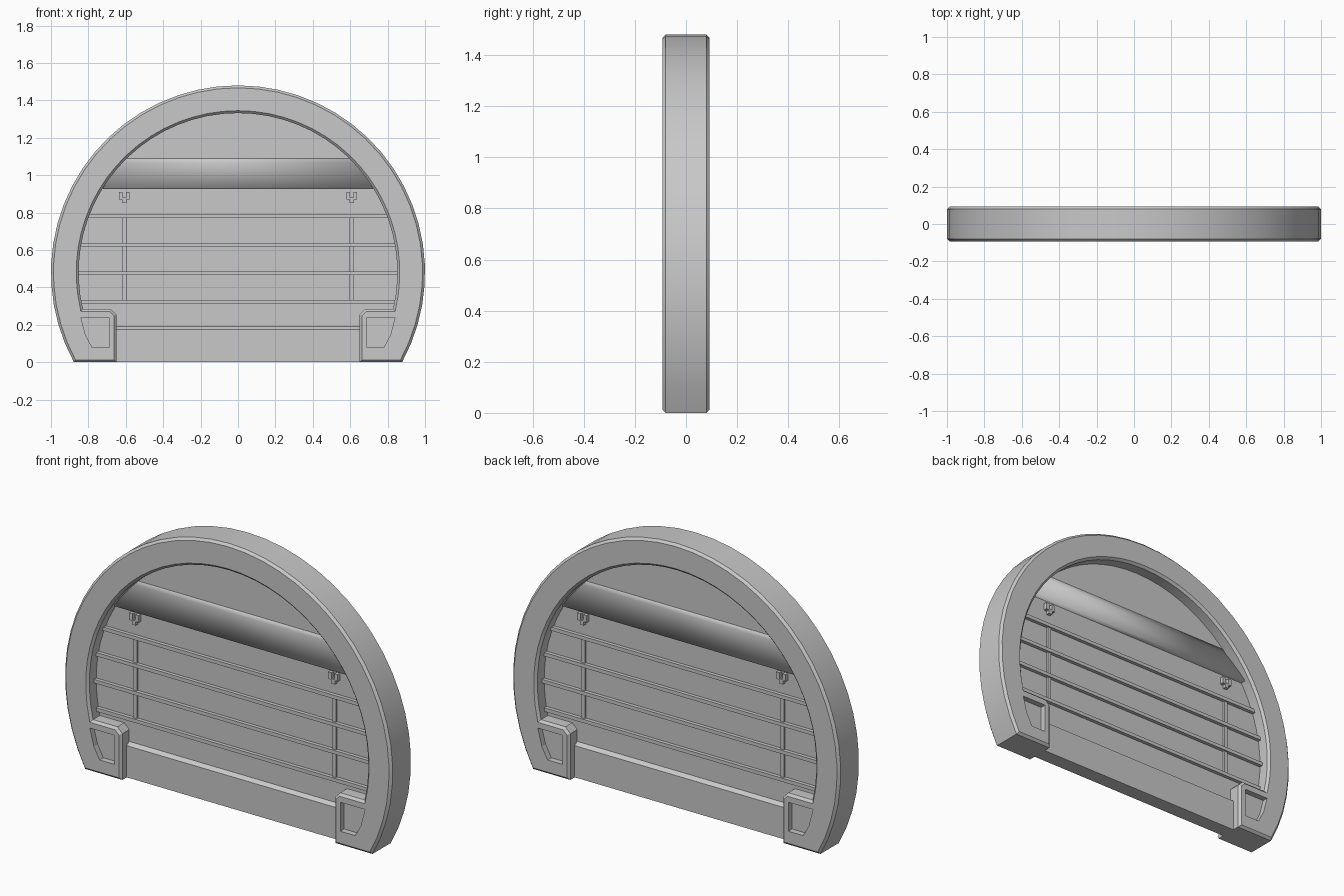
import bpy, bmesh
from math import cos, sin, asin, pi, sqrt

cube = bpy.data.objects.get("Cube")
if cube:
    bpy.data.objects.remove(cube, do_unlink=True)

grey = bpy.data.materials.new("plain grey")
grey.use_nodes = True
grey.diffuse_color = (0.58, 0.58, 0.58, 1)
grey.node_tree.nodes["Principled BSDF"].inputs["Base Color"].default_value = (0.58, 0.58, 0.58, 1)

CENTRE = 0.48   # height of the arch centre
HALF = 0.0925   # half depth of the frame


def finish(name, bm, smooth=None):
    bmesh.ops.recalc_face_normals(bm, faces=bm.faces[:])
    mesh = bpy.data.meshes.new(name)
    bm.to_mesh(mesh)
    bm.free()
    obj = bpy.data.objects.new(name, mesh)
    bpy.context.collection.objects.link(obj)
    mesh.materials.append(grey)
    if smooth is not None:
        bpy.ops.object.select_all(action="DESELECT")
        obj.select_set(True)
        bpy.context.view_layer.objects.active = obj
        bpy.ops.object.shade_smooth_by_angle(angle=smooth)
    return obj


def arc(radius, z_end, steps=38):
    """Points over the arch from the right end to the left end at height z_end."""
    a = asin((z_end - CENTRE) / radius)
    return [(radius * cos(a + (pi - 2 * a) * i / steps),
             CENTRE + radius * sin(a + (pi - 2 * a) * i / steps)) for i in range(steps + 1)]


def slab(name, outline, y0, y1, chamfer=0, smooth=None):
    """Extrude an x-z outline from y0 to y1, with optional chamfered rims."""
    bm = bmesh.new()
    front = bm.faces.new([bm.verts.new((x, y0 + chamfer, z)) for x, z in outline])
    back = bmesh.ops.extrude_face_region(bm, geom=[front], use_keep_orig=True)
    verts = [v for v in back["geom"] if isinstance(v, bmesh.types.BMVert)]
    bmesh.ops.translate(bm, verts=verts, vec=(0, y1 - y0 - 2 * chamfer, 0))
    bmesh.ops.recalc_face_normals(bm, faces=bm.faces[:])
    if chamfer:
        caps = [f for f in bm.faces if abs(f.normal.y) > 0.9]
        for cap in caps:
            bmesh.ops.inset_region(bm, faces=[cap], thickness=chamfer, depth=chamfer,
                                   use_even_offset=True)
    return finish(name, bm, smooth)


def box(name, x, z, half_w, half_h, half_d):
    return slab(name, [(x - half_w, z - half_h), (x + half_w, z - half_h),
                       (x + half_w, z + half_h), (x - half_w, z + half_h)], -half_d, half_d)


# Arched frame with a stepped foot on each side
foot = [(0.65, 0), (0.65, 0.255), (0.68, 0.285)]
outline = arc(1.0, 0) + [(-x, z) for x, z in foot] + arc(0.852, 0.285)[::-1] + foot[::-1]
frame = slab("arched_frame", outline, -HALF, HALF, 0.013, 0.5)

# Recessed pockets in both faces of each foot
pocket = [(0.84, 0.24), (0.69, 0.24), (0.69, 0.08), (0.78, 0.08), (0.815, 0.145)]
bpy.context.view_layer.objects.active = frame
for side in (-1, 1):
    for face in (-1, 1):
        y0, y1 = sorted((face * 0.06, face * 0.12))
        cutter = slab("pocket_cutter", [(side * x, z) for x, z in pocket], y0, y1)
        cutter.hide_render = True
        cut = frame.modifiers.new("pocket", "BOOLEAN")
        cut.operation = "DIFFERENCE"
        cut.solver = "EXACT"
        cut.object = cutter
        bpy.ops.object.modifier_apply(modifier=cut.name)
        bpy.data.objects.remove(cutter, do_unlink=True)

# Thin infill panel
slab("infill_panel", arc(0.9, 0), -0.02, 0.02)


def beam(name, section, half_w, smooth=None):
    """Run a y-z half section, mirrored front to back, across the width."""
    ring = section + [(-y, z) for y, z in section[::-1]]
    bm = bmesh.new()
    ends = [[bm.verts.new((x, y, z)) for y, z in ring] for x in (-half_w, half_w)]
    for i in range(len(ring)):
        j = (i + 1) % len(ring)
        bm.faces.new((ends[0][i], ends[0][j], ends[1][j], ends[1][i]))
    bm.faces.new(ends[0])
    bm.faces.new(ends[1])
    return finish(name, bm, smooth)


# Flared hood, softly shaded over its lip, and thicker bottom rail with sloped ledge
beam("flared_hood", [(0.015, 0.93), (0.052, 0.93), (0.0205, 1.065), (0.0205, 1.09)], 0.75, pi)
beam("bottom_rail", [(0.042, 0), (0.042, 0.175), (0.02, 0.19)], 0.7)

# Horizontal bars, uprights and small forked hooks
for z in (0.78, 0.628, 0.476, 0.323):
    box("horizontal_bar", 0, z, sqrt(0.86 ** 2 - (z - CENTRE) ** 2), 0.01, 0.04)
for side in (-1, 1):
    x = side * 0.608
    box("upright_strip", x, 0.55, 0.011, 0.225, 0.03)
    for offset in (-0.019, 0.019):
        box("hook_prong", x + offset, 0.891, 0.01, 0.019, 0.04)
    box("hook_bridge", x, 0.876, 0.027, 0.006, 0.036)
    box("hook_tail", x, 0.864, 0.011, 0.013, 0.04)
